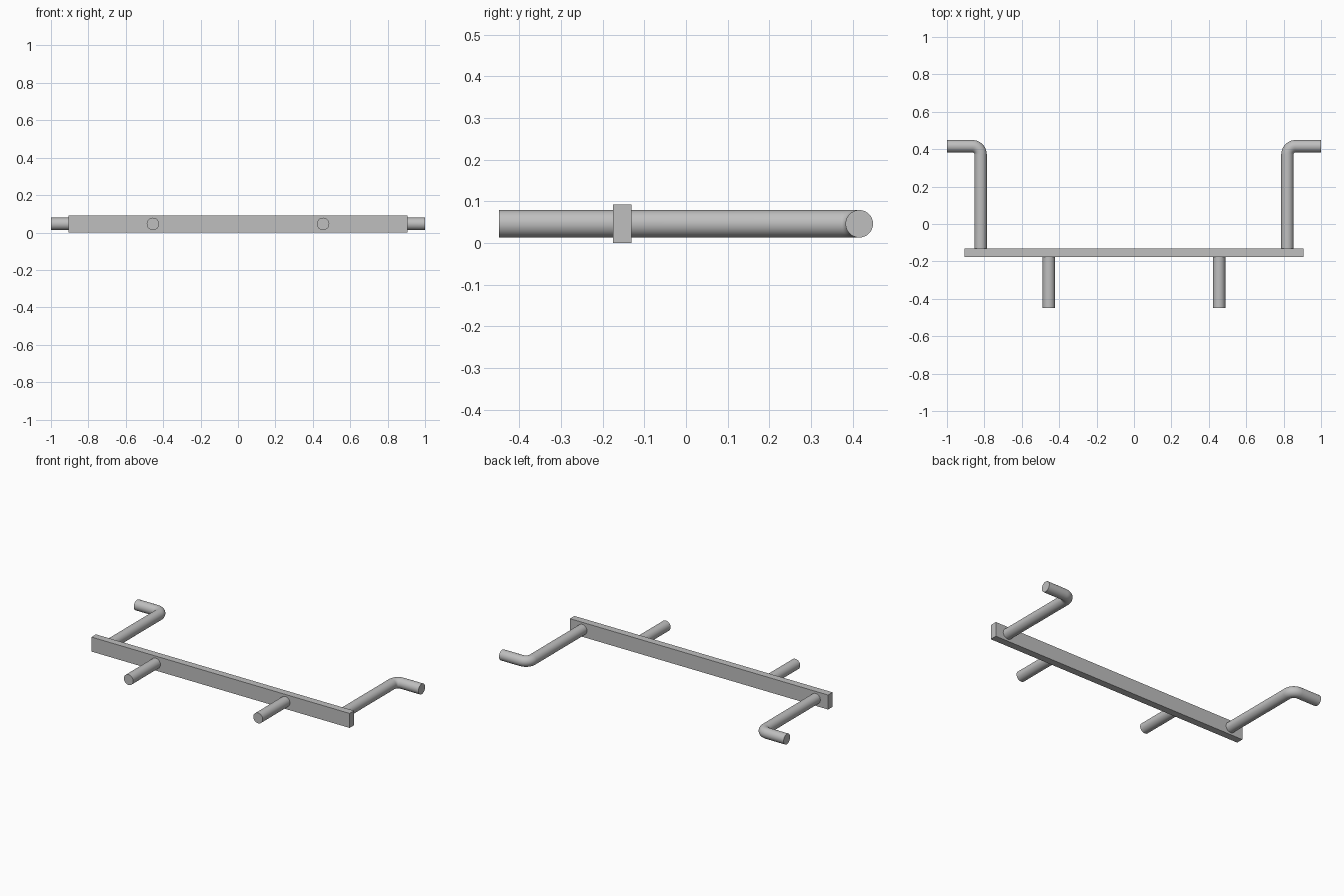
import bpy
import bmesh
import math
from mathutils import Vector

cube = bpy.data.objects.get("Cube")
if cube:
    bpy.data.objects.remove(cube, do_unlink=True)

# Single plain metal colour
GREY = (0.52, 0.52, 0.52, 1)
metal = bpy.data.materials.new("grey metal")
metal.use_nodes = True
metal.diffuse_color = GREY
metal.node_tree.nodes["Principled BSDF"].inputs["Base Color"].default_value = GREY

MID_Z = 0.046
RADIUS = 0.033
SIDES = 32


def add_object(name, bm):
    bmesh.ops.recalc_face_normals(bm, faces=bm.faces)
    mesh = bpy.data.meshes.new(name)
    bm.to_mesh(mesh)
    bm.free()
    mesh.materials.append(metal)
    obj = bpy.data.objects.new(name, mesh)
    bpy.context.collection.objects.link(obj)
    return obj


def rod(name, path):
    """Sweep a round section along a path lying in the horizontal plane."""
    bm = bmesh.new()
    points = [Vector((x, y, MID_Z)) for x, y in path]
    up = Vector((0, 0, 1))
    rings = []
    for i, p in enumerate(points):
        before = (p - points[i - 1]).normalized() if i else Vector()
        after = (points[i + 1] - p).normalized() if i + 1 < len(points) else Vector()
        side = (before + after).normalized().cross(up)
        ring = []
        for k in range(SIDES):
            a = math.tau * k / SIDES
            ring.append(bm.verts.new(p + RADIUS * (side * math.cos(a) + up * math.sin(a))))
        rings.append(ring)
    for r, s in zip(rings, rings[1:]):
        for k in range(SIDES):
            n = (k + 1) % SIDES
            bm.faces.new((r[k], r[n], s[n], s[k]))
    bm.faces.new(rings[0])
    bm.faces.new(rings[-1])
    obj = add_object(name, bm)
    bpy.ops.object.select_all(action="DESELECT")
    obj.select_set(True)
    bpy.context.view_layer.objects.active = obj
    bpy.ops.object.shade_smooth_by_angle(angle=math.radians(35))


# Flat crossbar
bm = bmesh.new()
bmesh.ops.create_cube(bm, size=1)
bmesh.ops.scale(bm, vec=(1.814, 0.045, 0.092), verts=bm.verts)
bmesh.ops.translate(bm, vec=(0, -0.153, MID_Z), verts=bm.verts)
add_object("crossbar", bm)

# Front pegs and bent rear arms, mirrored left and right
ARM_X, ARM_Y, BEND = 0.82, 0.416, 0.045
for label, s in (("left", 1), ("right", -1)):
    rod(label + "_front_peg", [(s * 0.455, -0.449), (s * 0.455, -0.17)])
    arm = [(ARM_X, -0.135)]
    for i in range(11):
        a = math.pi / 2 * i / 10
        arm.append((ARM_X + BEND * (1 - math.cos(a)), ARM_Y - BEND * (1 - math.sin(a))))
    arm.append((1, ARM_Y))
    rod(label + "_rear_arm", [(s * x, y) for x, y in arm])
